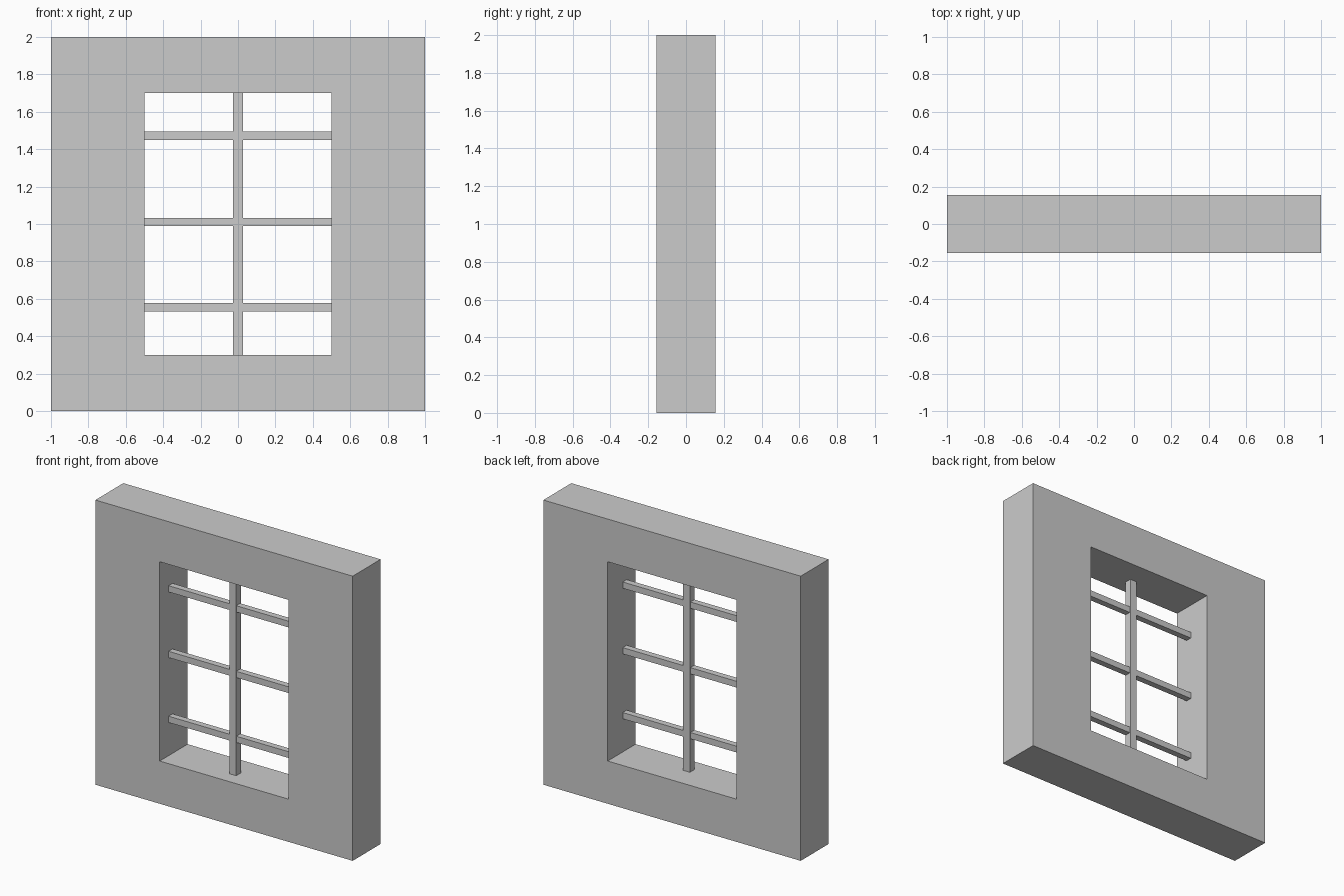
import bpy

if "Cube" in bpy.data.objects:
    bpy.data.objects.remove(bpy.data.objects["Cube"])

DEPTH = 0.155  # half the wall thickness


def make(name, verts, faces):
    mesh = bpy.data.meshes.new(name)
    mesh.from_pydata(verts, [], faces)
    mesh.update()
    obj = bpy.data.objects.new(name, mesh)
    bpy.context.collection.objects.link(obj)
    return obj


def box(name, x, y, z):
    verts = [(a, b, c) for a in x for b in y for c in z]
    faces = [(0, 1, 3, 2), (4, 6, 7, 5), (0, 4, 5, 1),
             (2, 3, 7, 6), (0, 2, 6, 4), (1, 5, 7, 3)]
    return make(name, verts, faces)


def ring(half_w, z0, z1, y):
    return [(-half_w, y, z0), (half_w, y, z0), (half_w, y, z1), (-half_w, y, z1)]


# Wall with window opening: four rectangular rings joined into a closed tube
verts = (ring(1, 0, 2, -DEPTH) + ring(0.5, 0.3, 1.7, -DEPTH)
         + ring(0.5, 0.3, 1.7, DEPTH) + ring(1, 0, 2, DEPTH))
faces = []
for r in range(4):
    a, b = r * 4, (r + 1) % 4 * 4
    for i in range(4):
        j = (i + 1) % 4
        faces.append((a + i, a + j, b + j, b + i))
make("wall", verts, faces)

# Upright bar
box("vertical_bar", (-0.026, 0.026), (-0.057, -0.006), (0.3, 1.7))

# Cross bars
for n, z in enumerate((0.555, 1.011, 1.472), 1):
    box(f"horizontal_bar_{n}", (-0.502, 0.502), (-0.056, -0.012),
        (z - 0.022, z + 0.022))
